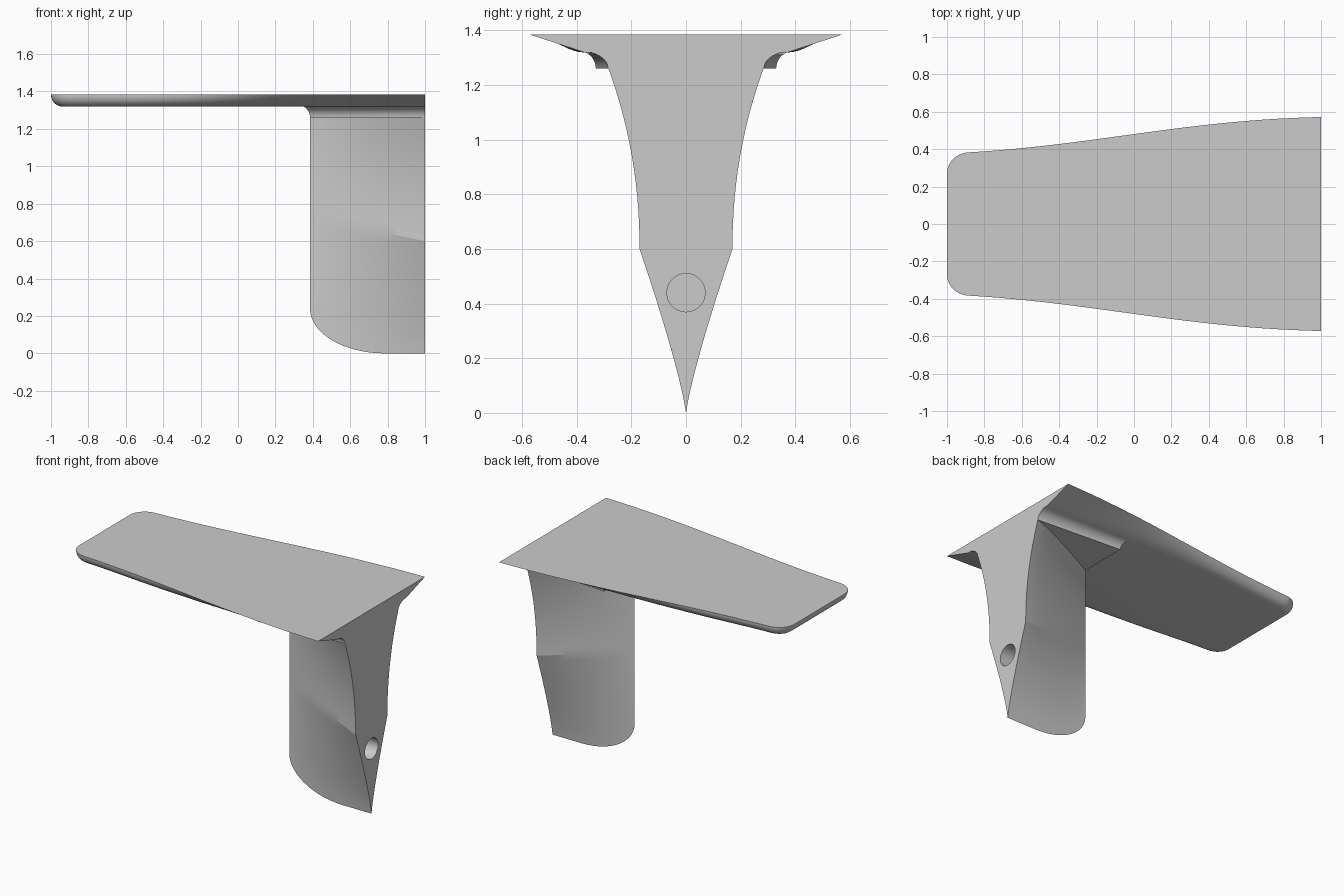
import bpy, bmesh
from math import sin, cos, pi, radians, sqrt

if "Cube" in bpy.data.objects:
    bpy.data.objects.remove(bpy.data.objects["Cube"], do_unlink=True)

GREY = (0.6, 0.6, 0.6, 1)
grey = bpy.data.materials.new("plain_grey")
grey.use_nodes = True
grey.diffuse_color = GREY
grey.node_tree.nodes["Principled BSDF"].inputs["Base Color"].default_value = GREY

TOP, UNDER, SEAM = 1.385, 1.32, 1.26   # shelf top, shelf underside, top of the leg
NOSE = 0.385                           # x of the thin edge of the leg


def loft(name, halves):
    """Skin stacked half outlines (x = 1 to y = 0), mirrored in y, flat-capped at x = 1."""
    bm = bmesh.new()
    rings = []
    for half in halves:
        ring = half + [(x, -y, z) for x, y, z in reversed(half)]
        rings.append([bm.verts.new(p) for p in ring])
    for a, b in zip(rings, rings[1:]):
        for i in range(len(a) - 1):
            bm.faces.new((a[i], a[i + 1], b[i + 1], b[i]))
        bm.faces.new((a[-1], a[0], b[0], b[-1]))
    bm.faces.new(rings[0])
    bm.faces.new(rings[-1])
    bmesh.ops.remove_doubles(bm, verts=bm.verts[:], dist=1e-5)
    bmesh.ops.dissolve_degenerate(bm, edges=bm.edges[:], dist=1e-5)
    bmesh.ops.recalc_face_normals(bm, faces=bm.faces[:])
    mesh = bpy.data.meshes.new(name)
    bm.to_mesh(mesh)
    bm.free()
    mesh.materials.append(grey)
    obj = bpy.data.objects.new(name, mesh)
    bpy.context.collection.objects.link(obj)
    return obj


def smooth(obj, degrees):
    bpy.ops.object.select_all(action='DESELECT')
    obj.select_set(True)
    bpy.context.view_layer.objects.active = obj
    bpy.ops.object.shade_smooth_by_angle(angle=radians(degrees))


# Shelf: tapered outline with an edge that widens from a round to a slope
def shelf_width(x):
    t = (x + 0.88) / 1.88
    return 0.383 + 0.189 * (0.6 * t + 0.4 * sin(t * pi / 2) ** 2 + 0.12 * sin(t * pi) * t)


outline = []                           # x, y and inward direction
for i in range(25):
    x = 1 - 1.88 * i / 24
    outline.append((x, shelf_width(x), 0, -1))
for i in range(1, 11):
    a = i / 10 * pi / 2
    outline.append((-0.88 - 0.12 * sin(a), 0.271 + 0.112 * cos(a), sin(a), -cos(a)))
outline.append((-1, 0, 1, 0))

shelf_rings = []
for k in range(11):
    a = k / 10 * pi / 2
    ring = []
    for x, y, dx, dy in outline:
        t = min(max((x + 0.6) / 1.6, 0), 1)
        t = t * t * (3 - 2 * t)
        inset = (0.06 + 0.14 * t) * ((1 - cos(a)) * (1 - t) + sin(a) * t)
        ring.append((x + dx * inset, y + dy * inset, TOP - (TOP - UNDER) * sin(a)))
    shelf_rings.append(ring)
smooth(loft("shelf", shelf_rings), 30)

# Collar: flat underside flaring into the shelf with a hollow fillet
collar_rings = []
for k in range(9):
    a = k / 8 * pi / 2
    flare, z = 1 - cos(a), SEAM + (UNDER + 0.004 - SEAM) * sin(a)
    x = NOSE - 0.055 * flare
    collar_rings.append([(1, 0.285 + 0.1 * flare, z), (x, 0.33 + 0.06 * flare, z), (x, 0, z)])
smooth(loft("collar", collar_rings), 30)


# Leg: wedge that thins to the nose and to the bottom, creased across its sides
def leg_point(s, level):
    x = NOSE + (1 - NOSE) * s * s
    u = 1 - s * s
    thin = 1 - u ** 1.15
    t = min((x - NOSE) / 0.4, 1)
    bottom = 0.24 * (1 - sqrt(1 - (1 - t) ** 2))
    crease = 0.6 + 0.13 * u
    if level <= 1:
        return x, 0.17 * level ** 1.2 * thin, bottom + (crease - bottom) * level
    v = level - 1
    return x, (0.17 + 0.115 * v ** 2.1) * thin, crease + (SEAM + 0.004 - crease) * v


leg = loft("leg", [[leg_point(1 - i / 24, k / 14) for i in range(25)] for k in range(29)])

# Round blind hole in the end of the leg
bpy.ops.mesh.primitive_cylinder_add(vertices=48, radius=0.07, depth=0.3,
                                    location=(1, 0, 0.44), rotation=(0, pi / 2, 0))
cutter = bpy.context.object
cutter.name = "hole_cutter"
cutter.hide_render = True
cutter.data.materials.append(grey)
cut = leg.modifiers.new("hole", 'BOOLEAN')
cut.operation = 'DIFFERENCE'
cut.solver = 'EXACT'
cut.object = cutter
bpy.context.view_layer.objects.active = leg
bpy.ops.object.modifier_apply(modifier="hole")
bpy.data.objects.remove(cutter, do_unlink=True)
smooth(leg, 12)
